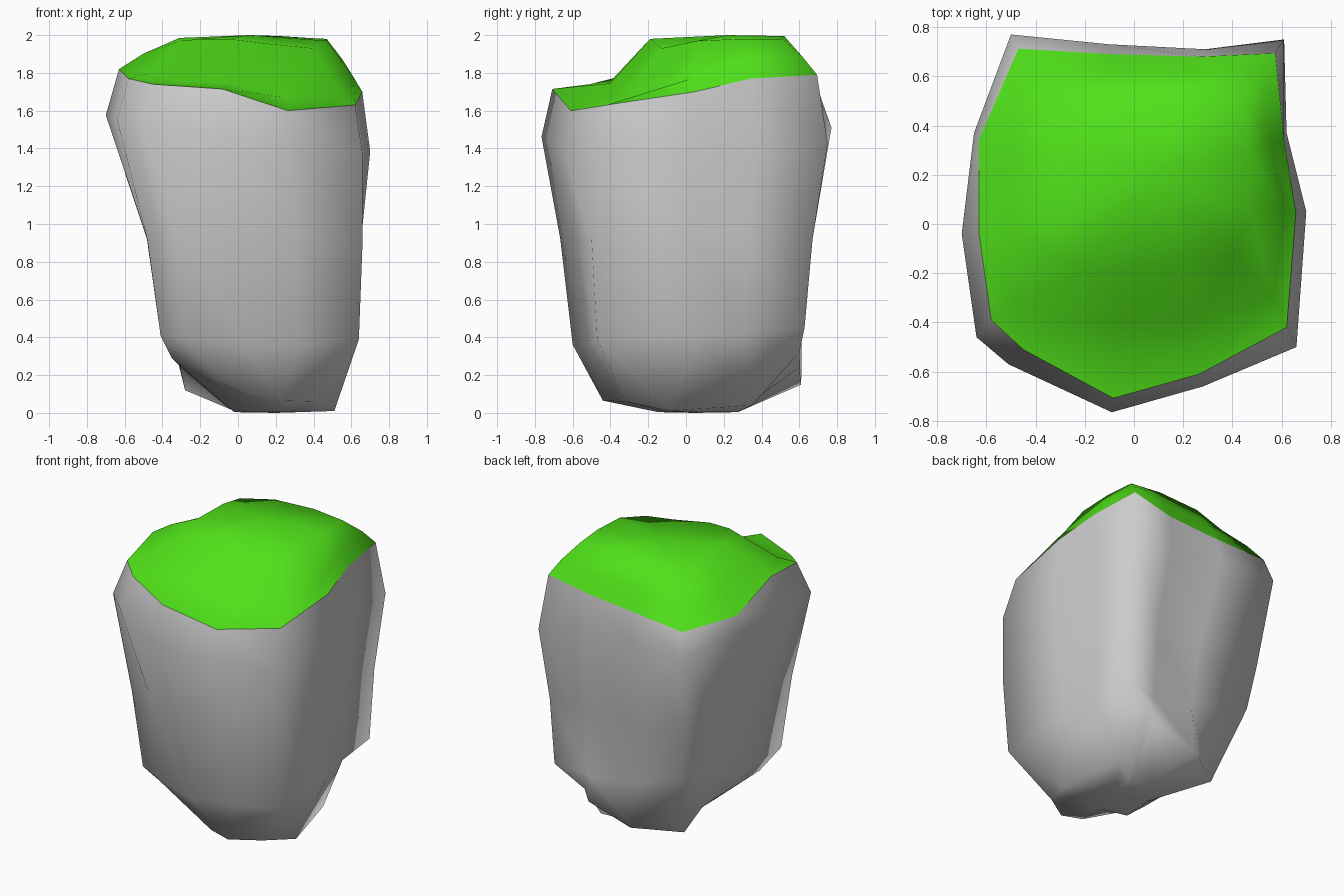
import bpy, bmesh
from mathutils import Vector

if "Cube" in bpy.data.objects:
    bpy.data.objects.remove(bpy.data.objects["Cube"])

# Widest outline of the rock seen from above (starts back right, runs counter-clockwise)
OUTLINE = [(.61, .75), (.29, .71), (-.10, .73), (-.50, .77), (-.65, .37),
           (-.70, -.04), (-.64, -.46), (-.51, -.57), (-.09, -.765), (.28, -.66),
           (.66, -.50), (.70, .05), (.62, .37)]
RIM_Z = [1.79, 1.73, 1.70, 1.675, 1.69, 1.82, 1.77, 1.74, 1.715, 1.60, 1.63, 1.70, 1.77]
LOW_Z = [.45, .42, .45, .60, .50, .41, .41, .40, .36, .36, .39, .41, .42]


def ring(sx, sy, dx, dy, height):
    """Outline scaled and shifted; height gives z per column."""
    return [Vector((x * sx + dx, y * sy + dy, height(i, x, y)))
            for i, (x, y) in enumerate(OUTLINE)]


def loft(name, rings, tip, flip=False, color=None):
    """Skin a stack of rings and close its last ring with a fan."""
    bm = bmesh.new()
    rows = [[bm.verts.new(p) for p in r] for r in rings]
    n = len(OUTLINE)
    for a, b in zip(rows, rows[1:]):
        for i in range(n):
            j = (i + 1) % n
            bm.faces.new((a[i], a[j], b[j], b[i]))
    end = bm.verts.new(tip)
    for i in range(n):
        bm.faces.new((rows[-1][i], rows[-1][(i + 1) % n], end))
    if flip:
        bmesh.ops.reverse_faces(bm, faces=bm.faces)
    for f in bm.faces:
        f.smooth = True
    mesh = bpy.data.meshes.new(name)
    bm.to_mesh(mesh)
    bm.free()
    obj = bpy.data.objects.new(name, mesh)
    bpy.context.collection.objects.link(obj)
    if color:
        mat = bpy.data.materials.new(name)
        mat.diffuse_color = color
        mat.use_nodes = True
        mat.node_tree.nodes["Principled BSDF"].inputs["Base Color"].default_value = mat.diffuse_color
        mesh.materials.append(mat)
    return obj


# Shared seam between grass and rock
rim = ring(.94, .925, 0, 0, lambda i, x, y: RIM_Z[i])
rim[4].x = rim[5].x = -.63
rim[6].xy = (-.58, -.39)
rim[7].xy = (-.45, -.51)
rim[10].y = -.42
rim[2].y, rim[1].y, rim[12].x = .69, .68, .61

# Rock body: shoulder, waist, lower edge, uneven foot
shoulder = ring(1, 1, 0, 0, lambda i, x, y: 1.48 - .14 * x + .04 * y)
shoulder[3].z = 1.51
waist = ring(.81, .87, .085, 0, lambda i, x, y: .92)
waist[0].xy = (.58, .67)
waist[3].xy = (-.45, .67)
waist[6].xy = (-.48, -.48)
waist[10].xy = (.66, -.50)
low = ring(.75, .81, .115, .02, lambda i, x, y: LOW_Z[i])
low[3].xy = (-.40, .63)
low[6].xy = (-.41, -.46)
low[7].xy = (-.31, -.50)
low[10].xy = (.64, -.47)
foot = [Vector(p) for p in (
    (.36, .60, .32), (.33, .60, .24), (0, .61, .15), (-.28, .42, .12), (-.31, .25, .25),
    (-.32, 0, .26), (-.35, -.31, .29), (-.11, -.37, .17), (.08, -.41, .08), (.23, -.44, .065),
    (.41, -.32, .06), (.51, -.09, .01), (.41, .35, .04))]
middle = Vector((.20, .05, 0))
sole = [middle + (Vector((p.x, p.y, .01)) - middle) * .4 for p in foot]
loft("rock_body", [rim, shoulder, waist, low, foot, sole], (.20, .05, 0), flip=True)

# Grass cap: raised plateau with a lower ledge along the front
plateau = [Vector(p) for p in (
    (.45, .51, 1.98), (.22, .52, 1.995), (-.08, .52, 1.98), (-.32, .48, 1.94), (-.31, .28, 1.98),
    (-.31, 0, 1.985), (-.30, -.14, 1.97), (-.20, -.19, 1.98), (-.05, -.19, 1.98),
    (.20, -.15, 1.95), (.40, -.13, 1.93), (.47, .06, 1.97), (.47, .30, 1.98))]
step = [r.lerp(p, .4) + Vector((0, 0, .015)) for r, p in zip(rim, plateau)]
step[6:12] = [Vector(p) for p in (
    (-.47, -.33, 1.80), (-.32, -.40, 1.755), (-.05, -.40, 1.745), (.25, -.38, 1.67),
    (.57, -.29, 1.655), (.61, .06, 1.78))]
loft("grass_top", [rim, step, plateau], (.06, .22, 2.0), color=(.08, .75, .01, 1))
